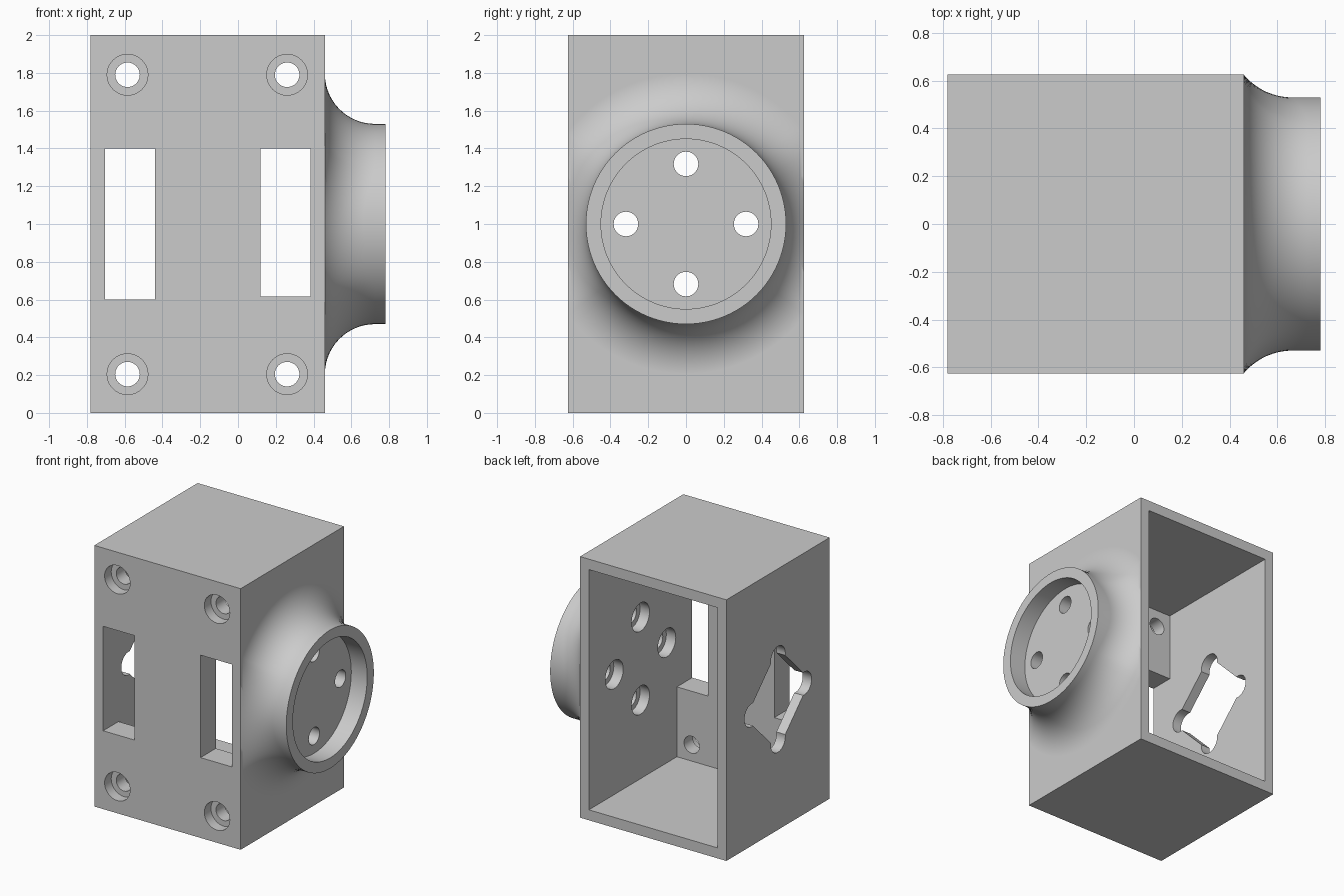
import bpy, bmesh, math
from mathutils import Matrix, Vector

cube = bpy.data.objects.get("Cube")
if cube:
    bpy.data.objects.remove(cube, do_unlink=True)

grey = bpy.data.materials.new("plain_grey")
grey.use_nodes = True
grey.diffuse_color = (0.6, 0.6, 0.6, 1)
grey.node_tree.nodes["Principled BSDF"].inputs["Base Color"].default_value = (0.6, 0.6, 0.6, 1)

FRONT, BACK = -0.625, 0.625
LEFT_IN, RIGHT_IN = -0.705, 0.385      # inner side walls
WALL_X, DISC_X = 0.46, 0.78            # outer side wall and disc face
PLATE_IN = -0.44                       # inner face of the thick front plate


def make(name, bm):
    bmesh.ops.recalc_face_normals(bm, faces=bm.faces)
    mesh = bpy.data.meshes.new(name)
    bm.to_mesh(mesh)
    bm.free()
    mesh.materials.append(grey)
    obj = bpy.data.objects.new(name, mesh)
    bpy.context.collection.objects.link(obj)
    return obj


def box(name, x, y, z, turn=0.0):
    lo, hi = Vector((x[0], y[0], z[0])), Vector((x[1], y[1], z[1]))
    bm = bmesh.new()
    bmesh.ops.create_cube(bm, size=1, matrix=Matrix.Translation((lo + hi) / 2)
                          @ Matrix.Rotation(turn, 4, 'X') @ Matrix.Diagonal((*(hi - lo), 1)))
    return make(name, bm)


def rod(name, axis, a, b, radius, u, z, sides=40):
    """Cylinder from a to b along x or y; u is the other horizontal coordinate."""
    mid = (a + b) / 2
    if axis == 'X':
        place = Matrix.Translation((mid, u, z)) @ Matrix.Rotation(math.pi / 2, 4, 'Y')
    else:
        place = Matrix.Translation((u, mid, z)) @ Matrix.Rotation(math.pi / 2, 4, 'X')
    bm = bmesh.new()
    bmesh.ops.create_cone(bm, cap_ends=True, segments=sides, radius1=radius,
                          radius2=radius, depth=b - a, matrix=place)
    return make(name, bm)


def combine(target, tool, operation='DIFFERENCE'):
    mod = target.modifiers.new("cut", 'BOOLEAN')
    mod.operation, mod.solver, mod.object = operation, 'EXACT', tool
    bpy.context.view_layer.objects.active = target
    bpy.ops.object.modifier_apply(modifier=mod.name)
    bpy.data.objects.remove(tool, do_unlink=True)


def flange(radius=0.53, fillet=0.265, sides=96, steps=14):
    """Round boss whose fillet narrows where it meets the side edges of the box."""
    bm = bmesh.new()
    columns = []
    for i in range(sides):
        t = 2 * math.pi * i / sides
        c, s = math.cos(t), math.sin(t)
        foot = min(radius + fillet, 0.6245 / max(abs(c), 0.01))
        d = foot - radius
        centre = WALL_X + math.sqrt(2 * d * fillet - d * d)
        start = math.acos((fillet - d) / fillet)
        profile = [(WALL_X - 0.04, 0.5)]
        for k in range(steps + 1):
            a = start * (1 - k / steps)
            profile.append((centre - fillet * math.sin(a),
                            radius + fillet * (1 - math.cos(a))))
        profile.append((DISC_X, radius))
        columns.append([bm.verts.new((x, r * c, 1 + r * s)) for x, r in profile])
    for i, col in enumerate(columns):
        nxt = columns[(i + 1) % sides]
        for k in range(len(col) - 1):
            bm.faces.new((col[k], nxt[k], nxt[k + 1], col[k + 1]))
    bm.faces.new([col[0] for col in columns])
    bm.faces.new([col[-1] for col in columns])
    return make("flange", bm)


# Box with the filleted boss on its left side
housing = box("housing", (-0.78, WALL_X), (FRONT, BACK), (0, 2))
combine(housing, flange(), 'UNION')

# Open back and the two slots through the front plate
combine(housing, box("cavity", (LEFT_IN, RIGHT_IN), (PLATE_IN, 0.8), (0.08, 1.92)))
combine(housing, box("slot_a", (LEFT_IN, -0.44), (-0.8, -0.3), (0.6, 1.4)))
combine(housing, box("slot_b", (0.12, RIGHT_IN), (-0.8, -0.3), (0.615, 1.4)))

# Counterbored screw holes in the front
for x in (-0.585, 0.26):
    for z in (0.205, 1.79):
        combine(housing, rod("bore", 'Y', -0.8, FRONT + 0.08, 0.108, x, z))
        combine(housing, rod("hole", 'Y', -0.8, -0.3, 0.065, x, z))

# Round recess in the boss
combine(housing, rod("recess", 'X', 0.645, 0.9, 0.45, 0, 1, 96))

# Lobed diamond opening in the opposite wall
half = 0.39 / math.sqrt(2)
combine(housing, box("diamond", (-0.9, -0.6), (-half, half), (1 - half, 1 + half), math.pi / 4))

# Four holes in the boss, counterbored inside, each facing a lobe
for y, z in ((0.318, 0), (-0.318, 0), (0, 0.318), (0, -0.318)):
    combine(housing, rod("lobe", 'X', -0.9, -0.6, 0.088, y, 1 + z))
    combine(housing, rod("bore", 'X', 0.3, RIGHT_IN + 0.08, 0.108, y, 1 + z))
    combine(housing, rod("hole", 'X', 0.3, 0.72, 0.065, y, 1 + z))

# Smooth curves, crisp edges
bpy.ops.object.select_all(action='DESELECT')
housing.select_set(True)
bpy.context.view_layer.objects.active = housing
bpy.ops.object.shade_smooth_by_angle(angle=math.radians(30))
weighted = housing.modifiers.new("even_shading", 'WEIGHTED_NORMAL')
weighted.keep_sharp = True
